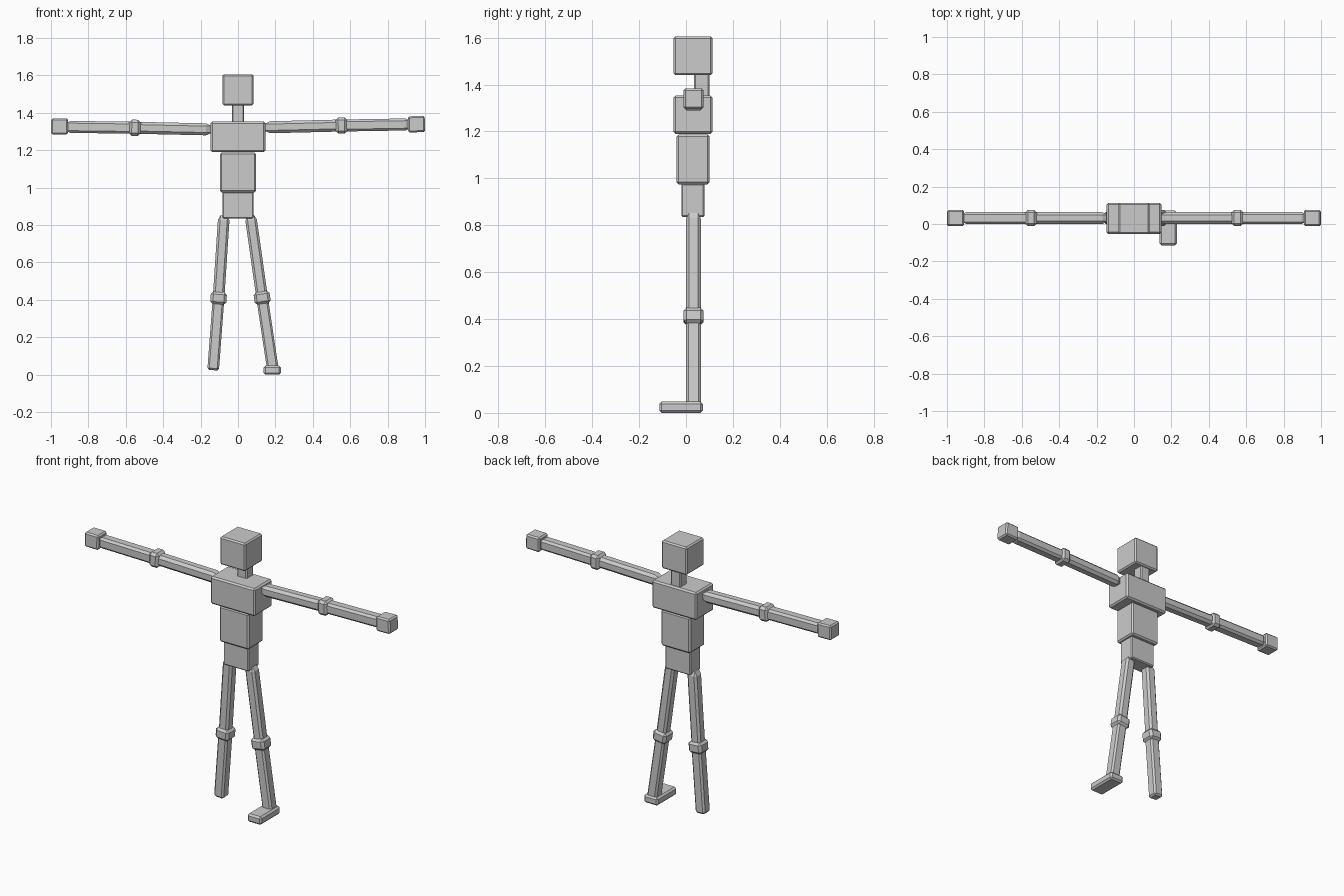
import bpy, bmesh
from mathutils import Vector, Matrix

if "Cube" in bpy.data.objects:
    bpy.data.objects.remove(bpy.data.objects["Cube"])

ARM_Y = 0.032  # depth of all limb centres


def chamfered(name, size, bevel, matrix, stretch=1.0):
    """Chamfered box; stretch lengthens the chamfer along local z."""
    bm = bmesh.new()
    bmesh.ops.create_cube(bm, size=1)
    bmesh.ops.scale(bm, vec=(size[0], size[1], size[2] / stretch), verts=bm.verts)
    bmesh.ops.bevel(bm, geom=bm.edges[:], offset=bevel, segments=1,
                    profile=0.5, affect='EDGES')
    bmesh.ops.scale(bm, vec=(1, 1, stretch), verts=bm.verts)
    mesh = bpy.data.meshes.new(name)
    bm.to_mesh(mesh)
    bm.free()
    ob = bpy.data.objects.new(name, mesh)
    ob.matrix_world = matrix
    bpy.context.collection.objects.link(ob)


def block(name, x, y, z, bevel=0.009):
    lo, hi = Vector((x[0], y[0], z[0])), Vector((x[1], y[1], z[1]))
    chamfered(name, hi - lo, bevel, Matrix.Translation((lo + hi) / 2))


def segment(name, a, b, width, bevel, stretch=1.0):
    """Box running from a to b, given as (x, z) in the limb plane."""
    a, b = Vector((a[0], ARM_Y, a[1])), Vector((b[0], ARM_Y, b[1]))
    d = (b - a).normalized()
    side = Vector((0, 1, 0))
    rot = Matrix((side.cross(d), side, d)).transposed().to_4x4()
    chamfered(name, (width, width, (b - a).length), bevel,
              Matrix.Translation((a + b) / 2) @ rot, stretch)


def joint(name, centre, toward, length, bevel=0.014):
    """Short thick box centred on a joint and aligned with the limb."""
    c, t = Vector(centre), Vector(toward)
    half = (t - c).normalized() * length / 2
    segment(name, c - half, c + half, 0.086, bevel)


# Torso and head
block("head", (-0.083, 0.083), (-0.053, 0.113), (1.44, 1.605), 0.008)
block("neck", (-0.032, 0.032), (0.035, 0.1), (1.34, 1.45), 0.006)
block("chest", (-0.146, 0.146), (-0.053, 0.113), (1.19, 1.353))
block("abdomen", (-0.096, 0.096), (-0.04, 0.1), (0.975, 1.188))
block("pelvis", (-0.083, 0.083), (-0.02, 0.079), (0.835, 0.978), 0.006)

# Arms: shoulder, elbow, wrist, fingertip-side centre
for label, shoulder, elbow, wrist, hand in (
        ("left", (0.14, 1.322), (0.553, 1.332), (0.92, 1.338), (0.954, 1.339)),
        ("right", (-0.14, 1.311), (-0.551, 1.320), (-0.92, 1.325), (-0.954, 1.327))):
    segment(label + "_upper_arm", shoulder, elbow, 0.064, 0.015, 2.0)
    segment(label + "_forearm", elbow, wrist, 0.064, 0.012, 2.0)
    joint(label + "_elbow", elbow, wrist, 0.062)
    joint(label + "_hand", hand, elbow, 0.09, 0.008)

# Legs
for label, hip, knee, ankle in (
        ("left", (0.067, 0.85), (0.129, 0.411), (0.187, 0.025)),
        ("right", (-0.075, 0.85), (-0.104, 0.409), (-0.133, 0.024))):
    segment(label + "_thigh", hip, knee, 0.062, 0.012, 2.0)
    segment(label + "_shin", knee, ankle, 0.062, 0.01)
    joint(label + "_knee", knee, ankle, 0.068)

# Single foot
block("left_foot", (0.137, 0.229), (-0.114, 0.072), (0.0, 0.048), 0.01)
